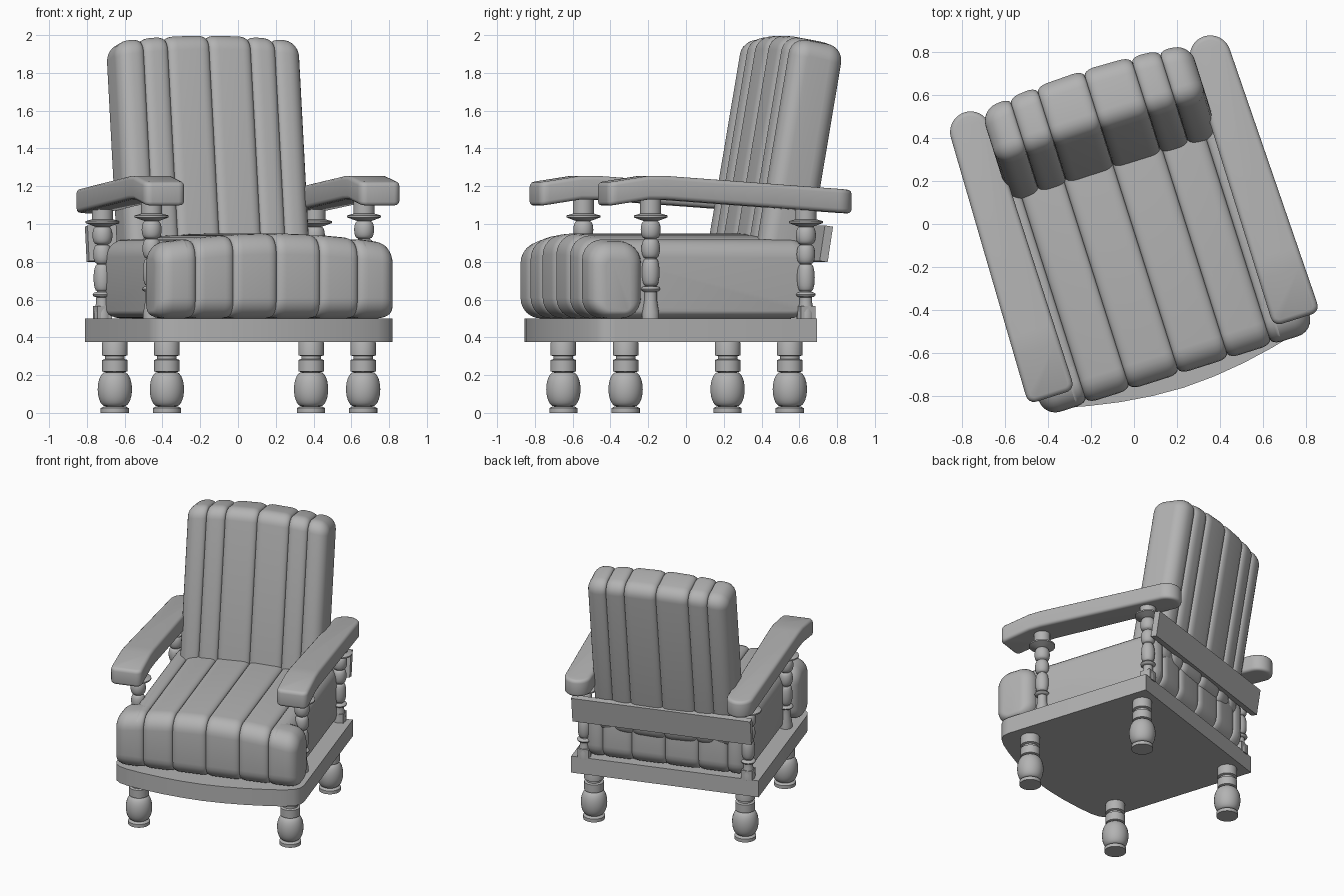
import bpy, bmesh
from math import sin, cos, pi, radians
from mathutils import Matrix

cube = bpy.data.objects.get("Cube")
if cube:
    bpy.data.objects.remove(cube)

grey = bpy.data.materials.new("plain_grey")
grey.use_nodes = True
COLOUR = (0.45, 0.45, 0.45, 1)
grey.diffuse_color = COLOUR
grey.node_tree.nodes["Principled BSDF"].inputs["Base Color"].default_value = COLOUR

# The whole chair is turned on the floor
PLACE = Matrix.Rotation(radians(17.6), 4, 'Z') @ Matrix.Translation((-0.01, 0, 0))


def finish(bm, name, smooth=35):
    bmesh.ops.recalc_face_normals(bm, faces=bm.faces)
    mesh = bpy.data.meshes.new(name)
    bm.to_mesh(mesh)
    bm.free()
    mesh.materials.append(grey)
    obj = bpy.data.objects.new(name, mesh)
    bpy.context.collection.objects.link(obj)
    obj.matrix_world = PLACE
    if smooth:
        bpy.ops.object.select_all(action='DESELECT')
        obj.select_set(True)
        bpy.context.view_layer.objects.active = obj
        bpy.ops.object.shade_smooth_by_angle(angle=radians(smooth))
    return obj


def skin(bm, rings):
    """Bridge rings of points into a closed tube."""
    loops = [[bm.verts.new(p) for p in ring] for ring in rings]
    n = len(loops[0])
    for a, b in zip(loops, loops[1:]):
        for i in range(n):
            j = (i + 1) % n
            bm.faces.new((a[i], a[j], b[j], b[i]))
    bm.faces.new(loops[0])
    bm.faces.new(loops[-1])


def lathe(name, profile, x, y, sides=28):
    bm = bmesh.new()
    skin(bm, [[(x + r * cos(2 * pi * i / sides), y + r * sin(2 * pi * i / sides), z)
               for i in range(sides)] for r, z in profile])
    return finish(bm, name)


def bead(z0, z1, r, neck, steps=10):
    return [(neck + (r - neck) * sin(pi * i / steps), z0 + (z1 - z0) * (1 - cos(pi * i / steps)) / 2)
            for i in range(steps + 1)]


def slab(outline, z0, z1):
    bm = bmesh.new()
    face = bm.faces.new([bm.verts.new((x, y, z0)) for x, y in outline])
    out = bmesh.ops.extrude_face_region(bm, geom=[face])
    for v in out["geom"]:
        if isinstance(v, bmesh.types.BMVert):
            v.co.z = z1
    return bm


def box(name, x, y, z, size, tilt=0):
    bm = bmesh.new()
    bmesh.ops.create_cube(bm, size=1, matrix=Matrix.Translation((x, y, z))
                          @ Matrix.Rotation(tilt, 4, 'X') @ Matrix.Diagonal((*size, 1)))
    return finish(bm, name, 0)


def rounded(a0, a1, b0, b1, r, steps=6):
    """Rounded rectangle in two coordinates."""
    corners = [(a1 - r, b1 - r, 0), (a0 + r, b1 - r, 1), (a0 + r, b0 + r, 2), (a1 - r, b0 + r, 3)]
    return [(a + r * cos(pi / 2 * (q + i / steps)), b + r * sin(pi / 2 * (q + i / steps)))
            for a, b, q in corners for i in range(steps + 1)]


SEAM = (0.05, 0.026)  # width and depth of the rounding into a seam


def stations(cuts, ends):
    """Positions across the cushion with the inset at each one."""
    out = []
    angles = [pi / 12 * i for i in range(7)]
    for k in range(len(cuts) - 1):
        (w0, d0), (w1, d1) = ends[k], ends[k + 1]
        left = [(cuts[k] + w0 * (1 - cos(t)), d0 * (1 - sin(t))) for t in angles]
        right = [(cuts[k + 1] - w1 * (1 - cos(t)), d1 * (1 - sin(t))) for t in reversed(angles)]
        out += (left if k == 0 else left[1:]) + right
    return out


def cushion(name, cuts, ends, section):
    bm = bmesh.new()
    skin(bm, [[(x, y, z) for y, z in section(x, d)] for x, d in stations(cuts, ends)])
    return finish(bm, name, 50)


# Turned legs
leg = ([(0.075, 0), (0.075, 0.025), (0.06, 0.033)] + bead(0.035, 0.215, 0.091, 0.05, 14)
       + [(0.068, 0.22), (0.068, 0.28), (0.052, 0.285), (0.052, 0.3), (0.068, 0.305), (0.068, 0.37), (0.06, 0.39)])
for side, s in (("right", -1), ("left", 1)):
    lathe("front_leg_" + side, leg, s * 0.545, -0.505)
    lathe("back_leg_" + side, leg, s * 0.545, 0.407)

# Seat frame with a bowed front
bow = [(0.675, 0.518), (0.675, -0.6), (0.663, -0.65), (0.625, -0.688), (0.56, -0.715), (0.45, -0.742), (0.3, -0.77), (0.15, -0.788)]
outline = bow + [(0, -0.795)] + [(-x, y) for x, y in reversed(bow)]
finish(slab(outline, 0.375, 0.5), "seat_frame")


# Channelled seat cushion with ears in front of the arm posts
def seat_section(front, back):
    def section(x, d):
        top = 0.95 - 0.13 * x * x
        return rounded(front + d, back - d, 0.5 + d * 0.5, top - d, 0.11 - d)
    return section


SIDE = (0.08, 0.08)
cushion("seat_cushion", [-0.58, -0.45, -0.24, 0, 0.24, 0.45, 0.58],
        [SIDE] + [SEAM] * 5 + [SIDE], seat_section(-0.728, 0.53))
for side, s in (("right", -1), ("left", 1)):
    cuts, ends = [0.45, 0.66], [SEAM, SIDE]
    if s < 0:
        cuts, ends = [-c for c in reversed(cuts)], ends[::-1]
    cushion("seat_cushion_ear_" + side, cuts, ends, seat_section(-0.728, -0.435))

# Channelled back cushion, leaning back, with a bowed rear
LEAN = radians(10)


def back_section(x, d):
    height = 1.28 - 0.13 * x * x
    rear = 0.305 - 0.11 * x * x
    return [(0.242 + s * cos(LEAN) + t * sin(LEAN), 0.75 - s * sin(LEAN) + t * cos(LEAN))
            for s, t in rounded(d, rear - d, d, height - d, 0.085 - d)]


cushion("back_cushion", [-0.51, -0.365, -0.23, 0, 0.23, 0.365, 0.51],
        [(0.075, 0.075)] + [SEAM] * 5 + [(0.075, 0.075)], back_section)

# Back rail
box("back_rail", 0, 0.578, 0.895, (1.29, 0.045, 0.19), -radians(9))


# Turned arm posts
def post(d):
    return ([(0.045, 0.49), (0.045, 0.53), (0.033, 0.6 - d / 2), (0.033, 0.64 - d)]
            + bead(0.642 - d, 0.67 - d, 0.052, 0.03, 6) + bead(0.675 - d, 0.815 - d, 0.047, 0.03)
            + bead(0.82 - d, 0.92 - d, 0.049, 0.03) + bead(0.925 - d, 1.015 - d, 0.053, 0.035)
            + [(0.05, 1.02 - d), (0.09, 1.035 - d), (0.09, 1.045 - d), (0.056, 1.055 - d), (0.056, 1.15 - d)])


for side, s in (("right", -1), ("left", 1)):
    lathe("front_post_" + side, post(0), s * 0.59, -0.38)
    lathe("back_post_" + side, post(0.03), s * 0.59, 0.482)
    box("back_post_block_" + side, s * 0.59, 0.482, 0.53, (0.08, 0.08, 0.07))


# Armrests: rounded at the back, slightly wider and bent down at the front
def arm_lift(y):
    if y > -0.33:
        return 0.075 * (0.73 - y) / 1.06
    return 0.075 - 0.035 * max(0, -0.42 - y) / 0.23


for side, s in (("right", -1), ("left", 1)):
    half = [(0.095 * cos(t), 0.638 + 0.095 * sin(t)) for t in (pi / 16 * i for i in range(8, -1, -1))]
    half += [(0.113, -0.6)]
    half += [(0.073 + 0.04 * cos(t), -0.61 - 0.04 * sin(t)) for t in (pi / 12 * i for i in range(1, 7))]
    pts = half + [(-x, y) for x, y in reversed(half[1:])]
    bm = slab([(s * 0.585 + x, y) for x, y in pts], 1.055, 1.18)
    for y in (-0.33, -0.42):
        bmesh.ops.bisect_plane(bm, geom=bm.verts[:] + bm.edges[:] + bm.faces[:],
                               plane_co=(0, y, 0), plane_no=(0, 1, 0))
    for v in bm.verts:
        v.co.z += arm_lift(v.co.y)
        v.co.x += s * 0.01 * (0.638 - v.co.y)
    bmesh.ops.recalc_face_normals(bm, faces=bm.faces)
    rim = [e for e in bm.edges if len(e.link_faces) == 2 and e.calc_face_angle(0) > radians(50)]
    bmesh.ops.bevel(bm, geom=rim, offset=0.022, segments=3, profile=0.5, affect='EDGES')
    finish(bm, "armrest_" + side)
